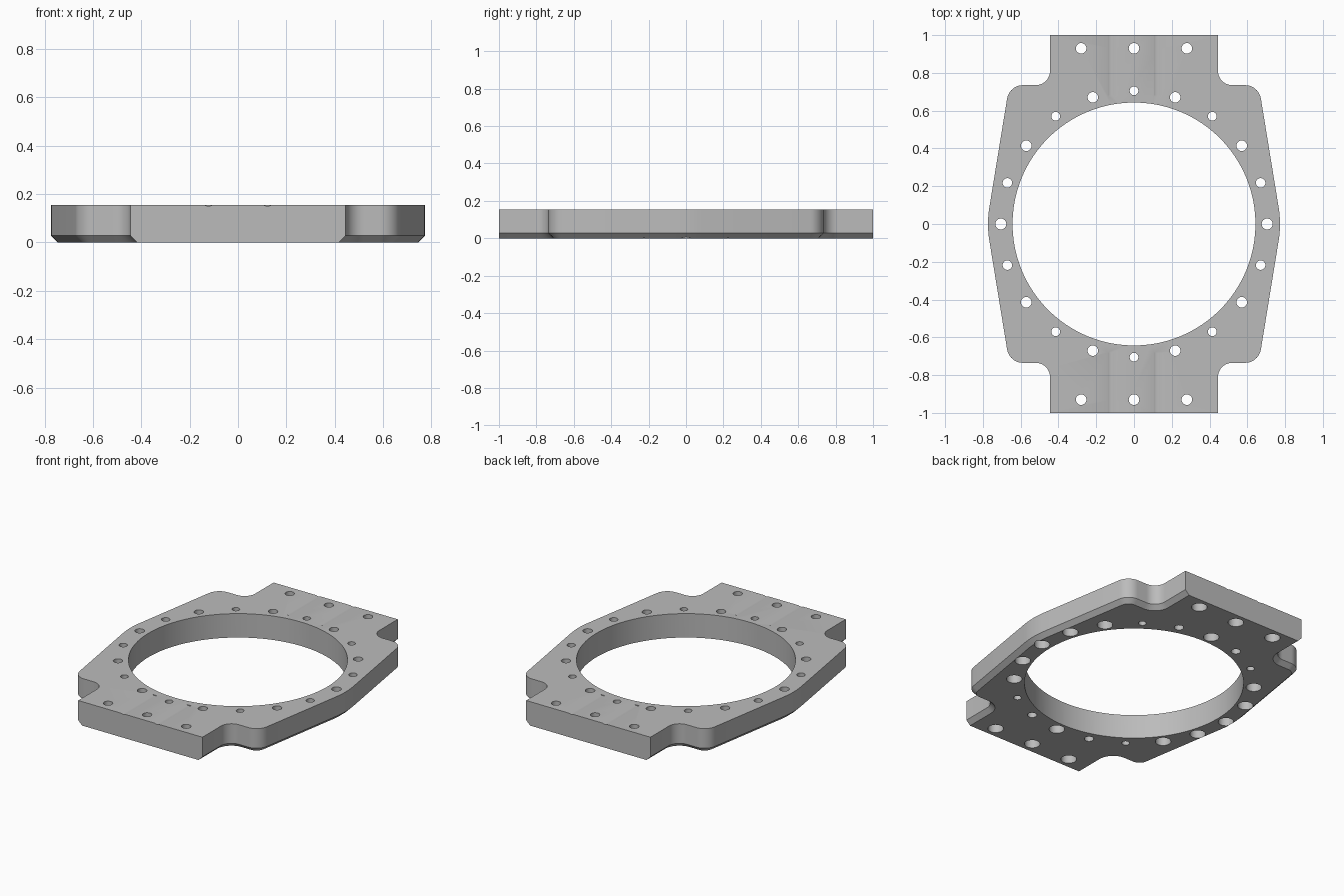
import bpy, bmesh, math
from mathutils import Matrix, Vector

cube = bpy.data.objects.get("Cube")
if cube:
    bpy.data.objects.remove(cube, do_unlink=True)

TOP, CHAMFER, BORE = 0.155, 0.028, 0.643

metal = bpy.data.materials.new("plain grey metal")
metal.use_nodes = True
metal.diffuse_color = (0.5, 0.5, 0.5, 1)
metal.node_tree.nodes["Principled BSDF"].inputs["Base Color"].default_value = (0.5, 0.5, 0.5, 1)


def arc(cx, cy, r, start, end, steps):
    angles = [math.radians(start + (end - start) * i / steps) for i in range(steps + 1)]
    return [(cx + r * math.cos(a), cy + r * math.sin(a)) for a in angles]


def outline(inset):
    """Plate outline, moved inwards everywhere except at the two straight ends."""
    quarter = [(0.445 - inset, 1.0)]
    quarter += arc(0.52, 0.81, 0.075 + inset, 180, 270, 10)
    quarter += arc(0.588, 0.65, 0.085 - inset, 90, 9.4, 10)
    quarter += arc(0.233, 0, 0.54 - inset, 9.4, 0, 4)
    right = quarter + [(x, -y) for x, y in reversed(quarter[:-1])]
    return right + [(-x, -y) for x, y in right]


def new_object(name, bm):
    bmesh.ops.recalc_face_normals(bm, faces=bm.faces)
    mesh = bpy.data.meshes.new(name)
    bm.to_mesh(mesh)
    bm.free()
    mesh.materials.append(metal)
    obj = bpy.data.objects.new(name, mesh)
    bpy.context.collection.objects.link(obj)
    return obj


def loft(bm, rings):
    """Skin a stack of equal rings and cap both ends."""
    rings = [[bm.verts.new(p) for p in ring] for ring in rings]
    for a, b in zip(rings, rings[1:]):
        for i in range(len(a)):
            j = (i + 1) % len(a)
            bm.faces.new((a[i], a[j], b[j], b[i]))
    bm.faces.new(rings[0])
    bm.faces.new(rings[-1])


def turned(bm, profile, matrix, sides):
    """Solid of revolution from (radius, height) pairs."""
    loft(bm, [[matrix @ Vector((x, y, z)) for x, y in arc(0, 0, r, 0, 360, sides)[:-1]]
              for r, z in profile])


# Plate with chamfered lower edge
bm = bmesh.new()
loft(bm, [[(x, y, z) for x, y in outline(inset)]
          for inset, z in ((CHAMFER, 0), (0, CHAMFER), (0, TOP))])
plate = new_object("mounting_plate", bm)

# Central bore and bolt holes
cut = bmesh.new()
turned(cut, [(BORE, -0.1), (BORE, 0.3)], Matrix(), 96)


def hole(x, y, radius, counterbored):
    profile = [(radius, -0.1), (radius, 0.3)]
    if counterbored:
        profile = [(0.046, -0.1), (0.046, 0.09), (radius, 0.09), (radius, 0.3)]
    turned(cut, profile, Matrix.Translation((x, y, 0)), 24)


ring_radii = [0.029, 0.025, 0.028, 0.023, 0.028, 0.023]
for i in range(20):
    a = i * math.tau / 20
    step = min(i % 10, 10 - i % 10)
    hole(0.705 * math.cos(a), 0.705 * math.sin(a), ring_radii[step], step not in (3, 4))
for y in (-0.93, 0.93):
    for x in (-0.28, 0, 0.28):
        hole(x, y, 0.028, True)

# Shallow round grooves running out through both ends
for side in (-1, 1):
    for x in (-0.122, 0.122):
        turn = Matrix.Translation((x, 0, TOP + 0.036)) @ Matrix.Rotation(-side * math.pi / 2, 4, "X")
        turned(cut, [(0.04, 0.68), (0.04, 1.1)], turn, 48)
cutter = new_object("hole_cutter", cut)
cutter.hide_render = True

boolean = plate.modifiers.new("holes", "BOOLEAN")
boolean.operation = "DIFFERENCE"
boolean.solver = "EXACT"
boolean.object = cutter
bpy.ops.object.select_all(action="DESELECT")
plate.select_set(True)
bpy.context.view_layer.objects.active = plate
bpy.ops.object.modifier_apply(modifier=boolean.name)
bpy.data.objects.remove(cutter, do_unlink=True)
bpy.ops.object.shade_smooth_by_angle(angle=math.radians(30))
